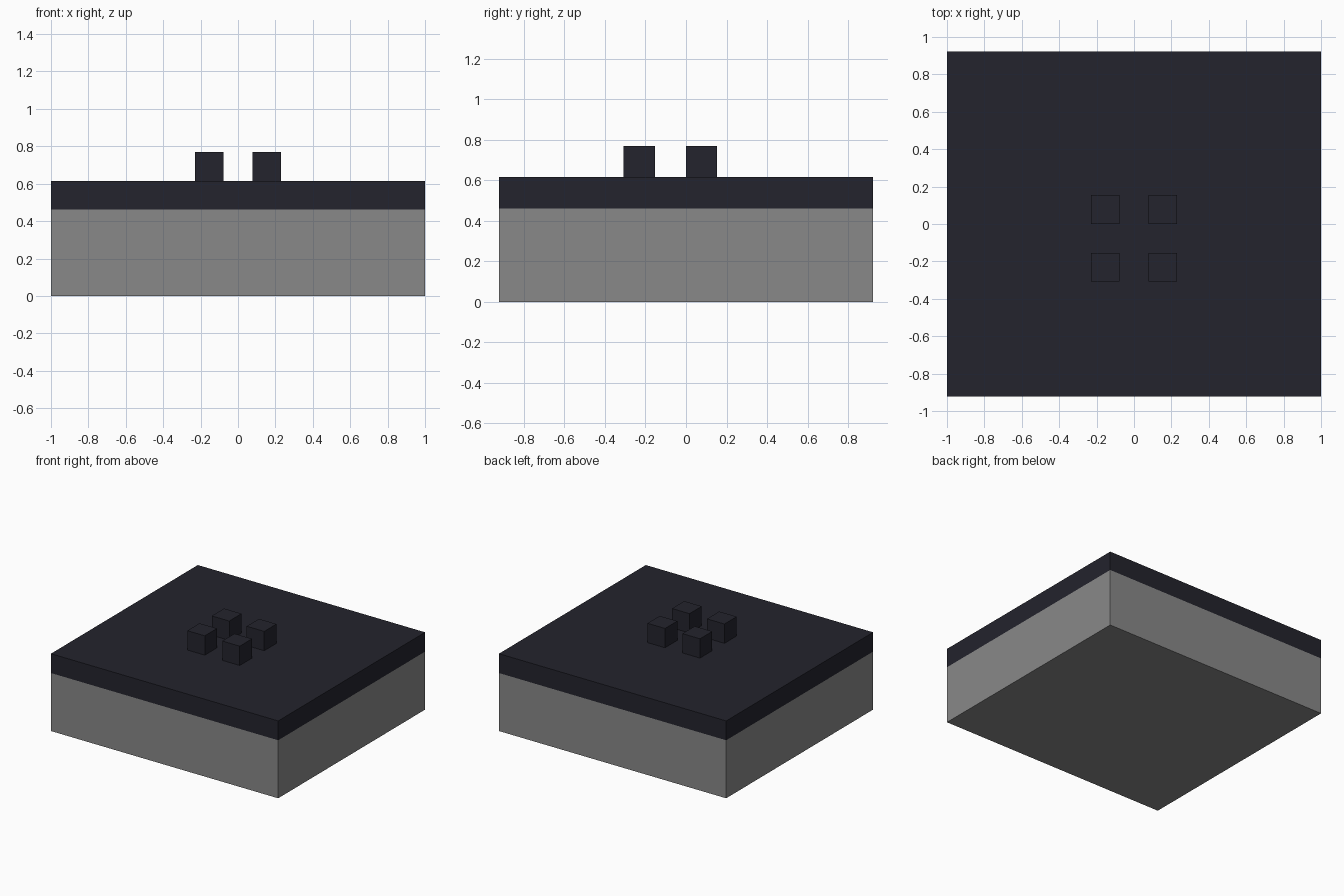
import bpy
import bmesh
from mathutils import Matrix, Vector

UNIT = 2 / 26  # module that all sizes are multiples of

cube = bpy.data.objects.get("Cube")
if cube:
    bpy.data.objects.remove(cube, do_unlink=True)


def make_material(name, rgb):
    mat = bpy.data.materials.new(name)
    mat.use_nodes = True
    colour = (*rgb, 1)
    mat.diffuse_color = colour
    shader = next(n for n in mat.node_tree.nodes if n.type == "BSDF_PRINCIPLED")
    shader.inputs["Base Color"].default_value = colour
    return mat


def make_box(name, centre, size, bottom, mat):
    """Flat-shaded box; size and position are given in modules."""
    bm = bmesh.new()
    place = Matrix.Translation(Vector((*centre, bottom + size[2] / 2)) * UNIT)
    scale = Matrix.Diagonal((*[s * UNIT for s in size], 1))
    bmesh.ops.create_cube(bm, size=1, matrix=place @ scale)
    mesh = bpy.data.meshes.new(name)
    bm.to_mesh(mesh)
    bm.free()
    mesh.materials.append(mat)
    obj = bpy.data.objects.new(name, mesh)
    bpy.context.collection.objects.link(obj)
    return obj


grey = make_material("mid grey", (0.25, 0.25, 0.25))
dark = make_material("dark blue grey", (0.017, 0.017, 0.026))

# Block and the slab that caps it
make_box("base_block", (0, 0), (26, 24, 6), 0, grey)
make_box("top_slab", (0, 0), (26, 24, 2), 6, dark)

# Four small posts on the slab, in two rows
for row, y in (("front", -3), ("back", 1)):
    for side, x in (("right", -2), ("left", 2)):
        make_box(f"{row}_{side}_post", (x, y), (2, 2, 2), 8, dark)
